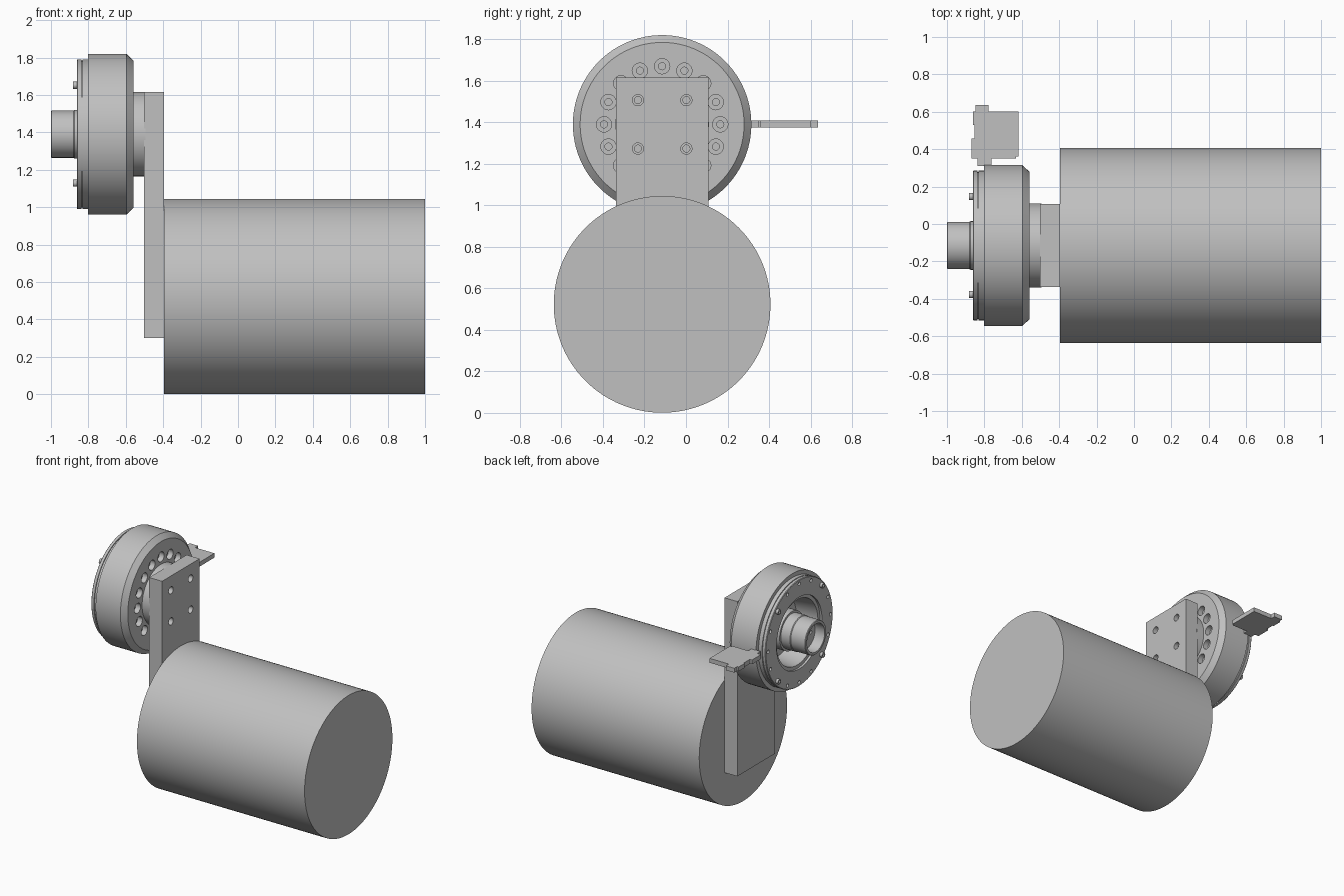
import bpy, bmesh
from math import cos, sin, pi, radians
from mathutils import Matrix

if "Cube" in bpy.data.objects:
    bpy.data.objects.remove(bpy.data.objects["Cube"])

grey = bpy.data.materials.new("plain grey")
grey.use_nodes = True
grey.diffuse_color = (0.53, 0.53, 0.53, 1)
grey.node_tree.nodes["Principled BSDF"].inputs["Base Color"].default_value = grey.diffuse_color

AXIS_Y, MOTOR_Z, WHEEL_Z = -0.115, 0.523, 1.39


def make(name, bm):
    bmesh.ops.recalc_face_normals(bm, faces=bm.faces)
    me = bpy.data.meshes.new(name)
    bm.to_mesh(me)
    bm.free()
    me.materials.append(grey)
    ob = bpy.data.objects.new(name, me)
    bpy.context.collection.objects.link(ob)
    return ob


def smooth(ob):
    ob.data.shade_smooth()
    ob.data.set_sharp_from_angle(angle=radians(30))


def lathe(bm, profile, y, z, steps):
    """Spin an (x, radius) profile around a line parallel to x."""
    part = bmesh.new()
    vs = [part.verts.new((x, 0, r)) for x, r in profile]
    es = [part.edges.new(p) for p in zip(vs, vs[1:])]
    bmesh.ops.spin(part, geom=vs + es, cent=(0, 0, 0), axis=(1, 0, 0),
                   angle=2 * pi, steps=steps)
    bmesh.ops.remove_doubles(part, verts=part.verts, dist=1e-5)
    bmesh.ops.recalc_face_normals(part, faces=part.faces)
    bmesh.ops.translate(part, verts=part.verts, vec=(0, y, z))
    me = bpy.data.meshes.new("lathe_part")
    part.to_mesh(me)
    part.free()
    bm.from_mesh(me)
    bpy.data.meshes.remove(me)


def turned(name, profile, z, steps=96):
    bm = bmesh.new()
    lathe(bm, profile, AXIS_Y, z, steps)
    ob = make(name, bm)
    smooth(ob)
    return ob


def drill(ob, profile, spots):
    """Cut the same stepped hole at every (y, z) spot."""
    bm = bmesh.new()
    for y, z in spots:
        lathe(bm, profile, y, z, 20)
    cutter = make("hole_cutter", bm)
    cutter.hide_render = True
    mod = ob.modifiers.new("holes", 'BOOLEAN')
    mod.operation, mod.solver, mod.object = 'DIFFERENCE', 'EXACT', cutter
    bpy.context.view_layer.objects.active = ob
    bpy.ops.object.modifier_apply(modifier=mod.name)
    bpy.data.objects.remove(cutter)
    smooth(ob)


def ring(radius, count, offset=0.0):
    return [(AXIS_Y + radius * cos(offset + 2 * pi * i / count),
             WHEEL_Z + radius * sin(offset + 2 * pi * i / count)) for i in range(count)]


# Large drum
turned("motor_drum", [(-0.395, 0), (-0.395, 0.522), (1, 0.522), (1, 0)], MOTOR_Z, 128)

# Mounting plate with four stepped bolt holes
bm = bmesh.new()
bmesh.ops.create_cube(bm, size=1, matrix=Matrix.Translation((-0.449, AXIS_Y, 0.958))
                      @ Matrix.Diagonal((0.107, 0.446, 1.315, 1)))
plate = make("mounting_plate", bm)
drill(plate, [(-0.38, 0), (-0.38, 0.027), (-0.43, 0.027), (-0.43, 0.017),
              (-0.48, 0.017), (-0.48, 0)], ring(0.165, 4, pi / 4))

# Round housing: chamfered rim, stepped cover, deep annular recess
housing = turned("round_housing", [
    (-0.56, 0), (-0.56, 0.395), (-0.597, 0.43), (-0.803, 0.43), (-0.803, 0.4),
    (-0.832, 0.4), (-0.832, 0.393), (-0.838, 0.393), (-0.838, 0.4), (-0.858, 0.4),
    (-0.862, 0.396), (-0.862, 0.27), (-0.845, 0.27), (-0.845, 0.245),
    (-0.68, 0.225), (-0.68, 0)], WHEEL_Z)
drill(housing, [(-0.55, 0), (-0.55, 0.037), (-0.60, 0.037), (-0.60, 0.017),
                (-0.64, 0.017), (-0.64, 0)], ring(0.28, 16))
cover_spots = ring(0.37, 16, pi / 4)
drill(housing, [(-0.87, 0), (-0.87, 0.013), (-0.84, 0.013), (-0.84, 0)],
      [s for i, s in enumerate(cover_spots) if i % 4])

# Output boss between housing and plate
turned("output_boss", [(-0.565, 0), (-0.565, 0.225), (-0.495, 0.225), (-0.495, 0)], WHEEL_Z)

# Hollow stepped shaft
shaft = turned("hollow_shaft", [
    (-0.67, 0), (-0.67, 0.145), (-0.80, 0.145), (-0.80, 0.13), (-0.875, 0.13),
    (-0.88, 0.126), (-0.996, 0.126), (-1, 0.122), (-1, 0.105), (-0.92, 0.105),
    (-0.92, 0)], WHEEL_Z, 64)
drill(shaft, [(-0.93, 0), (-0.93, 0.012), (-0.89, 0.012), (-0.89, 0)], ring(0.055, 4))

# Protruding cover bolts
bm = bmesh.new()
for y, z in ring(0.37, 4, pi / 4):
    lathe(bm, [(-0.85, 0), (-0.85, 0.019), (-0.882, 0.019), (-0.882, 0.009),
               (-0.872, 0.009), (-0.872, 0)], y, z, 20)
smooth(make("cover_bolts", bm))

# Flat side board with tabs and notches
outline = [(-0.848, 0.637), (-0.778, 0.637), (-0.778, 0.602), (-0.618, 0.602),
           (-0.618, 0.36), (-0.63, 0.36), (-0.63, 0.35), (-0.763, 0.35),
           (-0.763, 0.31), (-0.838, 0.31), (-0.838, 0.35), (-0.87, 0.35),
           (-0.87, 0.457), (-0.852, 0.457), (-0.852, 0.53), (-0.86, 0.53),
           (-0.86, 0.602), (-0.848, 0.602)]
bm = bmesh.new()
face = bm.faces.new([bm.verts.new((x, y, 1.375)) for x, y in outline])
top = bmesh.ops.extrude_face_region(bm, geom=[face])["geom"]
bmesh.ops.translate(bm, vec=(0, 0, 0.033),
                    verts=[v for v in top if isinstance(v, bmesh.types.BMVert)])
make("side_board", bm)
